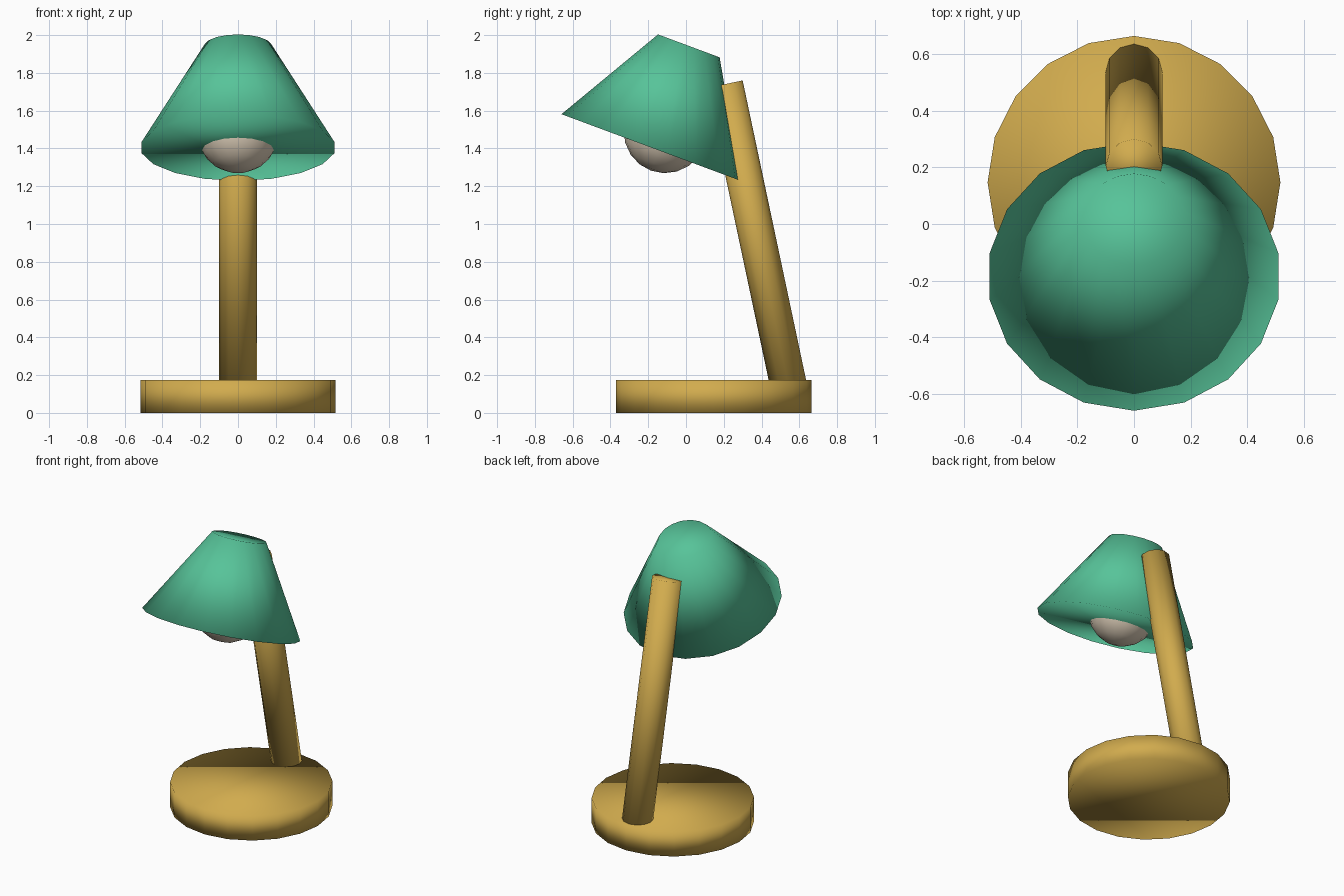
import bpy
import bmesh
from math import radians
from mathutils import Matrix, Vector

cube = bpy.data.objects.get("Cube")
if cube:
    bpy.data.objects.remove(cube, do_unlink=True)


def material(name, rgb):
    mat = bpy.data.materials.new(name)
    mat.use_nodes = True
    color = (*rgb, 1.0)
    mat.diffuse_color = color
    mat.node_tree.nodes["Principled BSDF"].inputs["Base Color"].default_value = color
    return mat


gold = material("warm_gold", (0.64, 0.41, 0.076))
green = material("sea_green", (0.095, 0.55, 0.32))
cream = material("bulb_cream", (0.75, 0.64, 0.50))


def finish(name, bm, mat):
    for face in bm.faces:
        face.smooth = True
    mesh = bpy.data.meshes.new(name)
    bm.to_mesh(mesh)
    bm.free()
    mesh.materials.append(mat)
    obj = bpy.data.objects.new(name, mesh)
    bpy.context.collection.objects.link(obj)
    return obj


def tapered(name, start, end, r_start, r_end, sides, mat, stretch=1.0):
    """Closed cylinder or frustum running between two points."""
    start, end = Vector(start), Vector(end)
    axis = end - start
    # every part leans only in the y-z plane
    tilt = Matrix.Rotation(-Vector((axis.z, axis.y)).angle_signed(Vector((1, 0))), 4, "X")
    if (tilt @ Vector((0, 0, 1))).dot(axis.normalized()) < 0.999:
        tilt = tilt.inverted()
    bm = bmesh.new()
    bmesh.ops.create_cone(
        bm, cap_ends=True, cap_tris=False, segments=sides,
        radius1=r_start, radius2=r_end, depth=axis.length,
        matrix=Matrix.Translation((start + end) / 2) @ tilt
        @ Matrix.Diagonal((stretch, 1, 1, 1)))
    return finish(name, bm, mat)


# Round foot
tapered("base", (0, 0.147, 0), (0, 0.147, 0.175), 0.517, 0.517, 20, gold)

# Leaning arm, sunk into the foot and joined to the shade
tapered("arm", (0, 0.548, 0.12), (0, 0.205, 1.74), 0.097, 0.097, 12, gold, 1.03)

# Tilted conical shade
tapered("shade", (0, -0.185, 1.405), (0, 0.015, 1.943), 0.506, 0.174, 18, green, 1.023)

# Bulb showing below the shade
bm = bmesh.new()
bmesh.ops.create_uvsphere(
    bm, u_segments=16, v_segments=10, radius=0.22,
    matrix=Matrix.Translation((0, -0.11, 1.489)) @ Matrix.Rotation(radians(-20), 4, "X"))
finish("bulb", bm, cream)
